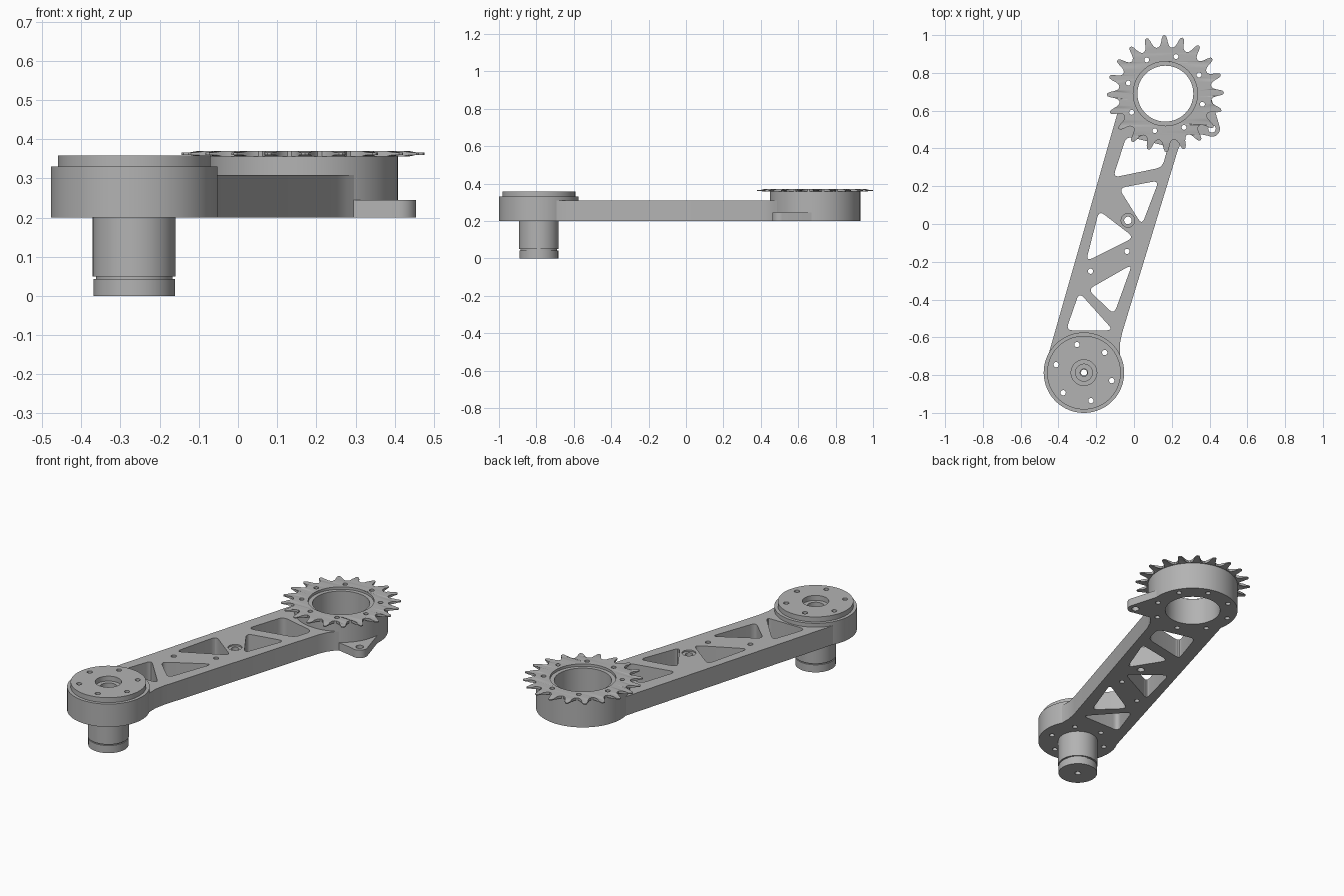
import bpy, bmesh
from math import sin, cos, pi, radians, atan2, hypot
from mathutils import Vector

if "Cube" in bpy.data.objects:
    bpy.data.objects.remove(bpy.data.objects["Cube"], do_unlink=True)

GREY = (0.45, 0.45, 0.45, 1)
metal = bpy.data.materials.new("satin_grey_metal")
metal.use_nodes = True
metal.diffuse_color = GREY
metal.node_tree.nodes["Principled BSDF"].inputs["Base Color"].default_value = GREY

HUB = Vector((-0.265, -0.787))
GEAR = Vector((0.166, 0.69))
ALONG = (GEAR - HUB).normalized()
SIDE = Vector((-ALONG.y, ALONG.x))
LENGTH = (GEAR - HUB).length


def on_arm(s, t):
    return HUB + ALONG * s + SIDE * t


def polar(c, r, a):
    return Vector((c[0] + r * cos(a), c[1] + r * sin(a)))


def circle(c, r, n=64):
    return [polar(c, r, 2 * pi * i / n) for i in range(n)]


def bolts(c, ring, r, count, start):
    return [circle(polar(c, ring, radians(start) + 2 * pi * i / count), r, 20)
            for i in range(count)]


def rounded(corners, r=0.018, n=5):
    """Round every corner of a polygon with a tangent curve."""
    out = []
    for i, p in enumerate(corners):
        p = Vector(p)
        a = p + (Vector(corners[i - 1]) - p).normalized() * r * 2
        b = p + (Vector(corners[(i + 1) % len(corners)]) - p).normalized() * r * 2
        for k in range(n + 1):
            f = k / n
            out.append(a * (1 - f) ** 2 + p * 2 * f * (1 - f) + b * f * f)
    return out


def plate(name, z0, z1, outline, holes=()):
    """Flat part: a filled outline with holes, extruded from z0 to z1."""
    cu = bpy.data.curves.new(name, "CURVE")
    cu.dimensions = "2D"
    cu.fill_mode = "BOTH"
    cu.extrude = (z1 - z0) / 2
    for loop in [outline, *holes]:
        sp = cu.splines.new("POLY")
        sp.points.add(len(loop) - 1)
        for pt, v in zip(sp.points, loop):
            pt.co = (v[0], v[1], 0, 1)
        sp.use_cyclic_u = True
    ob = bpy.data.objects.new(name, cu)
    bpy.context.collection.objects.link(ob)
    bpy.ops.object.select_all(action="DESELECT")
    ob.select_set(True)
    bpy.context.view_layer.objects.active = ob
    bpy.ops.object.convert(target="MESH")
    ob = bpy.context.view_layer.objects.active
    ob.name = name
    bm = bmesh.new()
    bm.from_mesh(ob.data)
    bmesh.ops.remove_doubles(bm, verts=bm.verts, dist=1e-5)
    bmesh.ops.translate(bm, verts=bm.verts, vec=(0, 0, (z0 + z1) / 2))
    bmesh.ops.recalc_face_normals(bm, faces=bm.faces)
    bm.to_mesh(ob.data)
    bm.free()
    ob.data.materials.clear()
    ob.data.materials.append(metal)
    bpy.ops.object.shade_smooth_by_angle(angle=radians(30))
    return ob


def end_arc(c, r, p, q, n=16):
    """Short arc around c from the direction of p to that of q."""
    a = atan2(p[1] - c[1], p[0] - c[0])
    d = (atan2(q[1] - c[1], q[0] - c[0]) - a + pi) % (2 * pi) - pi
    return [polar(c, r, a + d * i / n) for i in range(n + 1)]


# Truss arm with lightening windows and flared ends
left = [on_arm(0.03, 0.207), on_arm(LENGTH - 0.1, 0.215)]
right = [on_arm(*p) for p in ((1.40, -0.195), (1.36, -0.17), (1.32, -0.155),
                              (1.27, -0.147), (0.26, -0.135), (0.2, -0.14),
                              (0.14, -0.158), (0.08, -0.193))]
outline = (left + end_arc(GEAR, 0.235, left[1], right[0]) + right
           + end_arc(HUB, 0.2, right[-1], left[0]))
windows = [
    [(-0.36, -0.563), (-0.29, -0.362), (-0.11, -0.563)],
    [(-0.243, -0.347), (-0.01, -0.214), (-0.106, -0.479)],
    [(-0.254, -0.198), (-0.185, 0.071), (0, -0.071)],
    [(-0.08, 0.19), (0.132, 0.23), (0.042, -0.005)],
    [(-0.111, 0.246), (-0.04, 0.465), (0.18, 0.41), (0.15, 0.3)],
]
BOSS = (-0.032, 0.019)
pins = [circle(c, 0.014, 20) for c in ((-0.23, -0.25), (-0.037, -0.145))]
plate("truss_arm", 0.2, 0.308, outline,
      [rounded(w) for w in windows] + pins + [circle(BOSS, 0.036, 32)])
plate("boss_bushing", 0.2, 0.3, circle(BOSS, 0.036, 32), [circle(BOSS, 0.02, 32)])

# Drive hub, lid and stepped shaft
hub_bolts = bolts(HUB, 0.153, 0.014, 6, 44)
plate("hub_body", 0.2, 0.33, circle(HUB, 0.213, 96),
      hub_bolts + [circle(HUB, 0.045)])
plate("hub_lid", 0.33, 0.358, circle(HUB, 0.195, 96),
      hub_bolts + [circle(HUB, 0.068)])
for name, z0, z1, r, bore in (("shaft", 0.05, 0.2, 0.106, 0.02),
                              ("shaft_groove", 0.043, 0.05, 0.098, 0.02),
                              ("shaft_foot", 0, 0.043, 0.104, 0.016)):
    plate(name, z0, z1, circle(HUB, r), [circle(HUB, bore, 32)])

# Bearing housing under the sprocket
plate("bearing_housing", 0.2, 0.356, circle(GEAR, 0.242, 96),
      bolts(GEAR, 0.204, 0.014, 8, 29) + [circle(GEAR, 0.148)])

# Ear with a hole at the foot of the housing
EAR = Vector((0.413, 0.504))
ear = ([polar(EAR, 0.042, radians(a)) for a in range(-120, 16, 9)]
       + end_arc(GEAR, 0.236, (0.41, 0.69), (0.29, 0.48)))
plate("housing_ear", 0.2, 0.245, ear, [circle(EAR, 0.02, 24)])

# Sprocket: half a tooth gap, mirrored and repeated
TEETH = 20
half = [(-0.5, 0.31), (-0.41, 0.306), (-0.34, 0.29), (-0.29, 0.272),
        (-0.2, 0.255), (-0.07, 0.247)]
gap = half + [(-f, r) for f, r in reversed(half[1:])]
teeth = [polar(GEAR, r, radians(1) + (i + 0.5 + f) * 2 * pi / TEETH)
         for i in range(TEETH) for f, r in gap]
sprocket = plate("sprocket", 0.356, 0.37, teeth,
                 bolts(GEAR, 0.204, 0.013, 8, 29) + [circle(GEAR, 0.17)])
# Thin the tooth tips
for v in sprocket.data.vertices:
    if hypot(v.co.x - GEAR.x, v.co.y - GEAR.y) > 0.28:
        v.co.z = 0.363 + (v.co.z - 0.363) * 0.4
